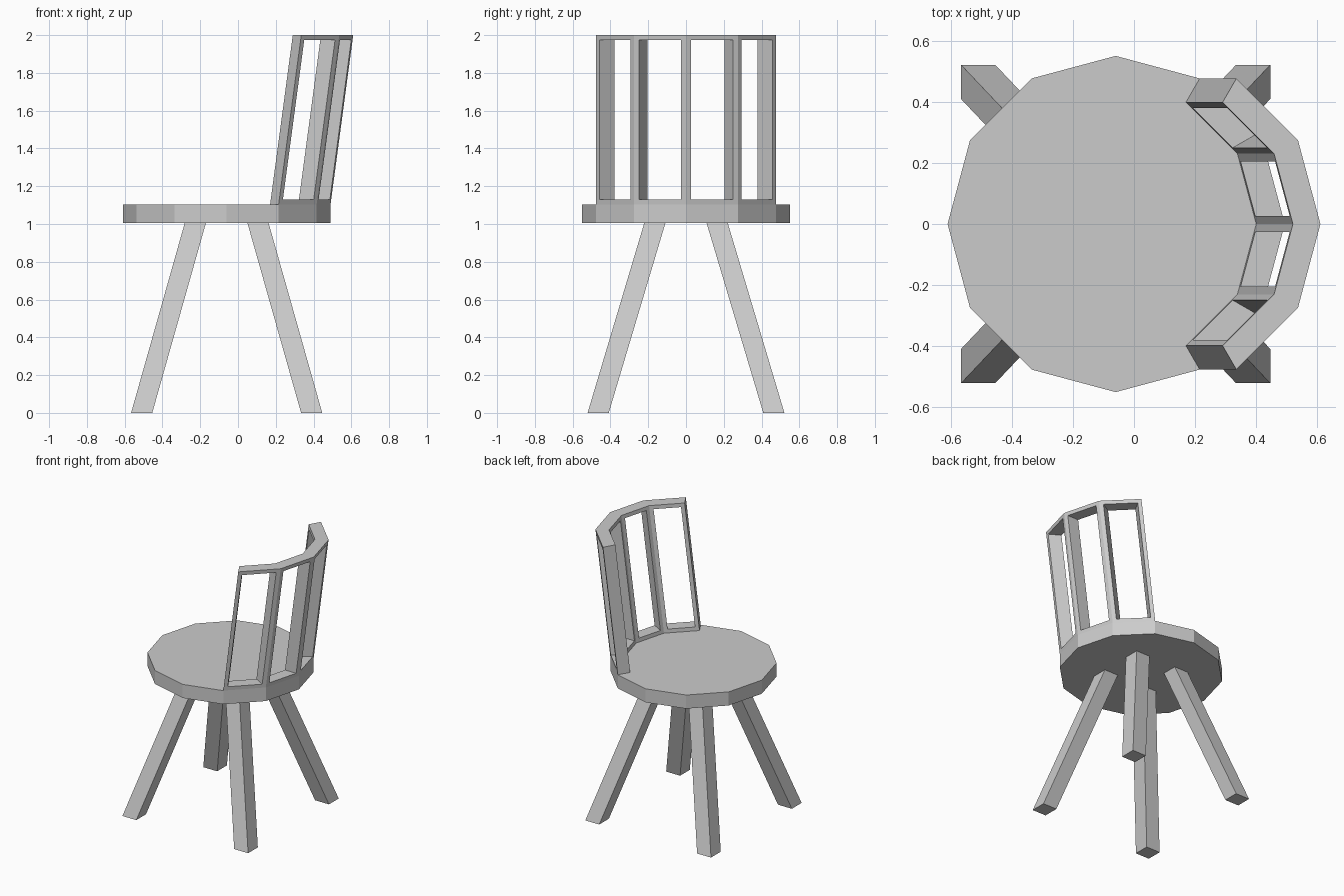
import bpy, bmesh
from math import cos, sin, radians

if "Cube" in bpy.data.objects:
    bpy.data.objects.remove(bpy.data.objects["Cube"])

CX = -0.06                   # seat centre in x
Z0, Z1, ZT = 1.005, 1.104, 2.0   # seat underside, seat top, backrest top
R_OUT, R_IN = 0.55, 0.46     # backrest radii
LEAN = 0.12                  # backward lean of the backrest
RAIL = 0.027                 # frame width


def finish(bm, name):
    bmesh.ops.recalc_face_normals(bm, faces=bm.faces[:])
    mesh = bpy.data.meshes.new(name)
    bm.to_mesh(mesh)
    bm.free()
    obj = bpy.data.objects.new(name, mesh)
    bpy.context.collection.objects.link(obj)
    return obj


def prism(name, bottom, top):
    bm = bmesh.new()
    lo = [bm.verts.new(p) for p in bottom]
    hi = [bm.verts.new(p) for p in top]
    bm.faces.new(lo[::-1])
    bm.faces.new(hi)
    n = len(lo)
    for i in range(n):
        j = (i + 1) % n
        bm.faces.new((lo[i], lo[j], hi[j], hi[i]))
    return finish(bm, name)


def arc_point(radius, deg, z, shift=0.0):
    return (CX + shift + radius * cos(radians(deg)), radius * sin(radians(deg)), z)


# Twelve-sided seat
prism("seat", [arc_point(R_OUT, a, Z0) for a in range(0, 360, 30)],
      [arc_point(R_OUT, a, Z1) for a in range(0, 360, 30)])


# Four splayed square legs
def square(x, y, z, h=0.056):
    return [(x + sx * h, y + sy * h, z) for sx, sy in ((-1, -1), (1, -1), (1, 1), (-1, 1))]


for sx, xn in ((-1, "left"), (1, "right")):
    for sy, yn in ((-1, "front"), (1, "back")):
        prism(f"{yn}_{xn}_leg",
              square(CX + sx * 0.45, sy * 0.465, 0),
              square(CX + sx * 0.166, sy * 0.165, Z0))

# Curved leaning backrest: four panels, each cut through as a frame
bm = bmesh.new()
angles = (-60, -30, 0, 30, 60)
rings = []   # per angle: outer low, outer high, inner high, inner low
for a in angles:
    rings.append([bm.verts.new(p) for p in (
        arc_point(R_OUT, a, Z1), arc_point(R_OUT, a, ZT, LEAN),
        arc_point(R_IN, a, ZT, LEAN), arc_point(R_IN, a, Z1))])
bm.faces.new(rings[0])
bm.faces.new(rings[-1][::-1])
panels = []
for r, s in zip(rings, rings[1:]):
    f = [bm.faces.new((r[k], s[k], s[(k + 1) % 4], r[(k + 1) % 4])) for k in range(4)]
    panels.append((f[0], f[2]))
bmesh.ops.recalc_face_normals(bm, faces=bm.faces[:])
bmesh.ops.inset_individual(bm, faces=[f for p in panels for f in p],
                           thickness=RAIL, use_even_offset=True)
for outer, inner in panels:
    edges = list(outer.edges) + list(inner.edges)
    bmesh.ops.delete(bm, geom=[outer, inner], context='FACES_ONLY')
    bmesh.ops.bridge_loops(bm, edges=edges)
finish(bm, "backrest")
